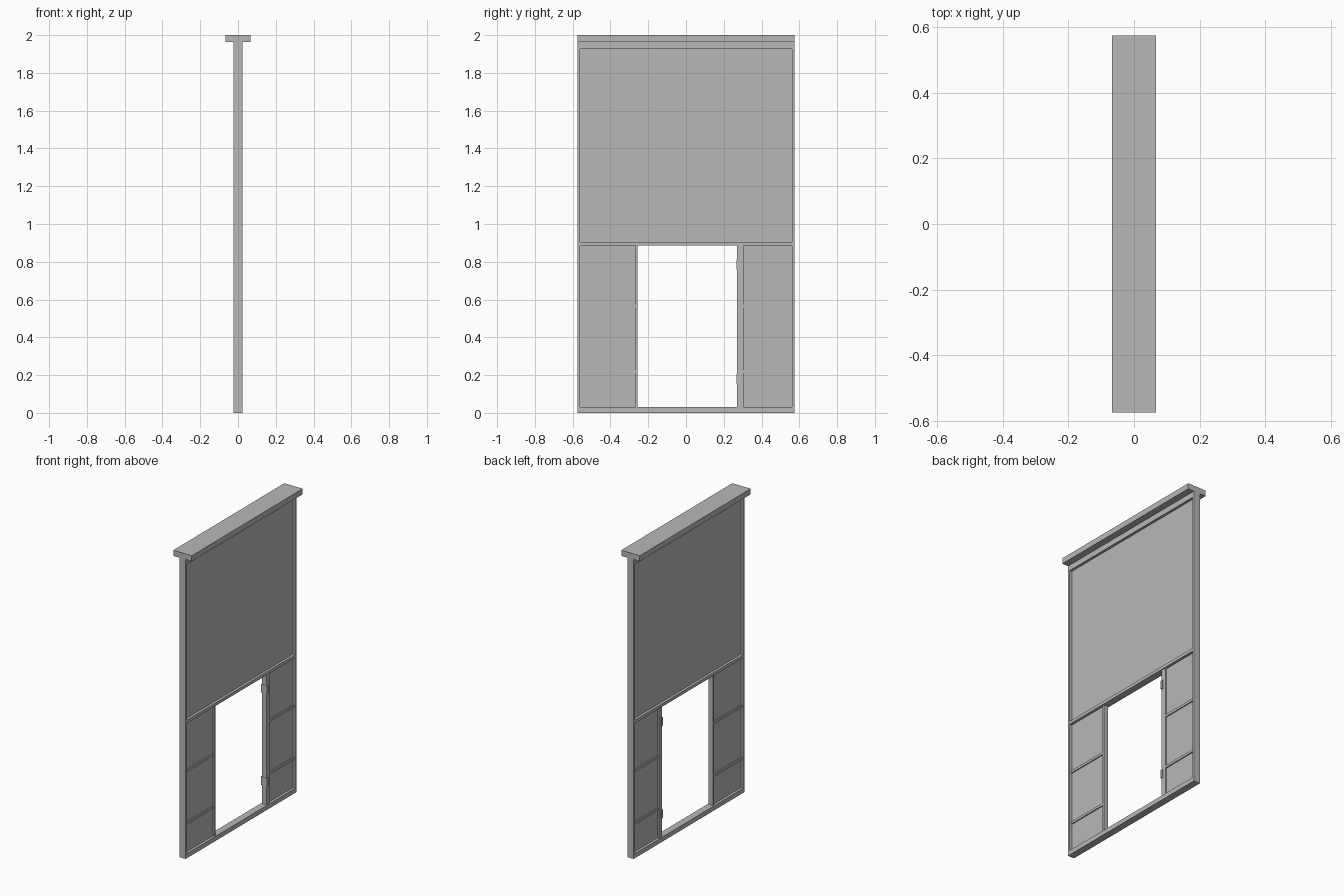
import bpy
import bmesh

if "Cube" in bpy.data.objects:
    bpy.data.objects.remove(bpy.data.objects["Cube"])

# One flat grey for the whole partition
grey = bpy.data.materials.new("plain_grey")
grey.diffuse_color = (0.48, 0.48, 0.48, 1)
grey.use_nodes = True
grey.node_tree.nodes["Principled BSDF"].inputs["Base Color"].default_value = grey.diffuse_color


def box(name, x, y, z):
    """Box from (min, max) ranges; x is a half thickness."""
    bm = bmesh.new()
    bmesh.ops.create_cube(bm, size=1)
    lo = (-x, y[0], z[0])
    hi = (x, y[1], z[1])
    for v in bm.verts:
        v.co = [lo[i] + (v.co[i] + 0.5) * (hi[i] - lo[i]) for i in range(3)]
    mesh = bpy.data.meshes.new(name)
    bm.to_mesh(mesh)
    bm.free()
    mesh.materials.append(grey)
    ob = bpy.data.objects.new(name, mesh)
    bpy.context.collection.objects.link(ob)
    return ob


FRAME, POST, RAIL, PANEL = 0.023, 0.016, 0.013, 0.006
W, IN = 0.575, 0.56          # outer and inner half width
SEAM = 0.885                 # top of the doorway

# Cap beam and horizontal frame members
box("cap_beam", 0.067, (-W, W), (1.963, 2.0))
box("top_rail", FRAME, (-IN, IN), (1.927, 1.963))
box("middle_rail", FRAME, (-IN, IN), (SEAM, 0.905))
box("bottom_sill", FRAME, (-IN, IN), (0, 0.03))

# Outer stiles, split at the seam between the upper and lower frames
for side, y in (("left", (-W, -IN)), ("right", (IN, W))):
    box(side + "_lower_stile", FRAME, y, (0, SEAM))
    box(side + "_upper_stile", FRAME, y, (SEAM, 1.963))

# Large upper panel
box("upper_panel", PANEL, (-IN, IN), (0.905, 1.927))

# Door posts, side panels and their cross rails
box("left_door_post", POST, (-0.267, -0.257), (0.03, SEAM))
box("right_door_post", POST, (0.27, 0.305), (0.03, SEAM))
for side, y in (("left", (-IN, -0.267)), ("right", (0.305, IN))):
    box(side + "_side_panel", PANEL, y, (0.03, SEAM))
    for z in (0.22, 0.565):
        box(side + "_cross_rail", RAIL, y, (z - 0.008, z + 0.008))

# Door hinges wrapped round the right post
for z in (0.18, 0.785):
    box("hinge", 0.022, (0.268, 0.284), (z - 0.027, z + 0.027))
